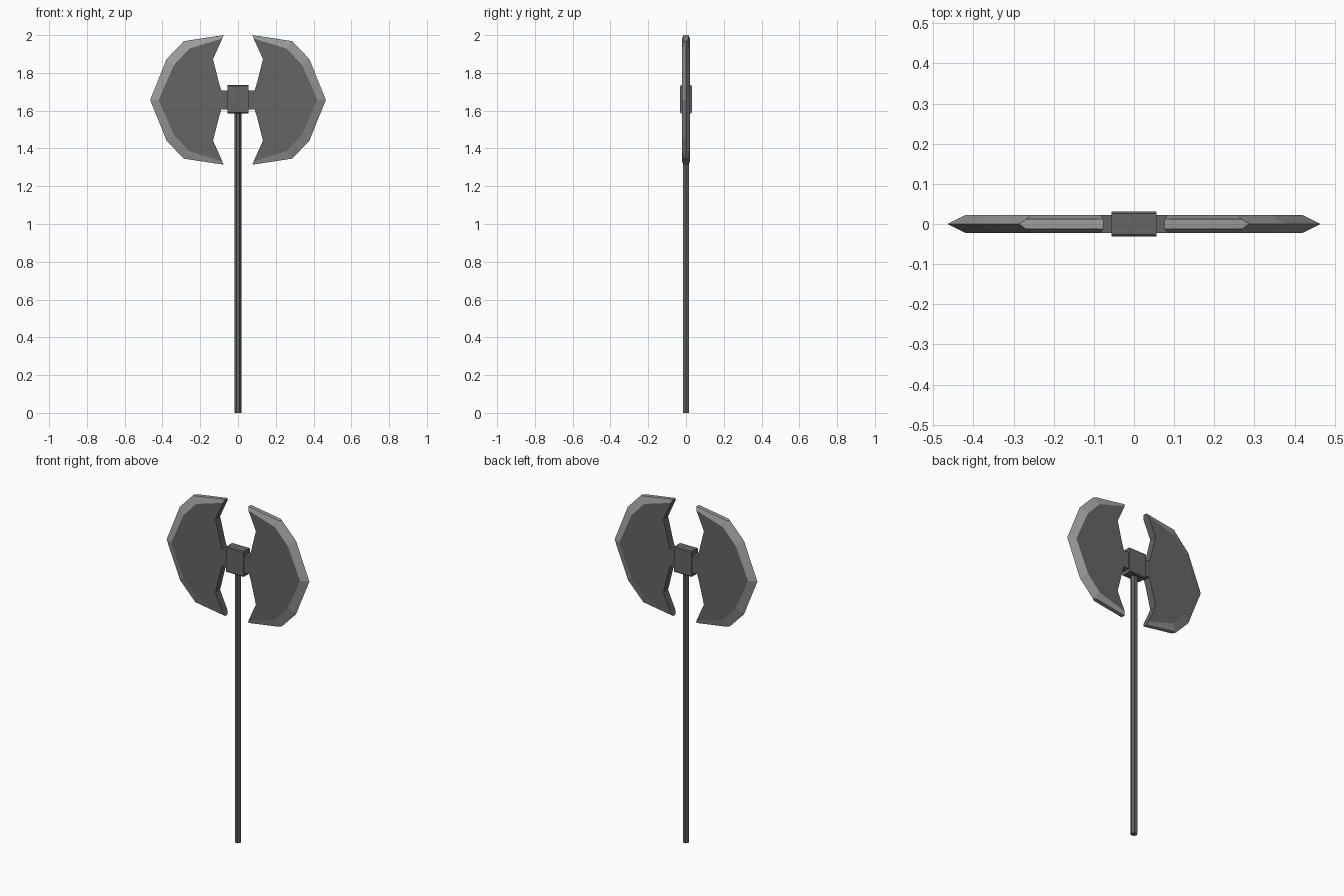
import bpy, bmesh, math

if "Cube" in bpy.data.objects:
    bpy.data.objects.remove(bpy.data.objects["Cube"])

MID = 1.657   # height of the head's centre line
T = 0.022     # half thickness of the blades


def grey(name, g):
    m = bpy.data.materials.new(name)
    m.diffuse_color = (g, g, g, 1)
    m.use_nodes = True
    m.node_tree.nodes["Principled BSDF"].inputs["Base Color"].default_value = m.diffuse_color
    return m


dark, steel = grey("dark_iron", 0.13), grey("edge_steel", 0.33)


def finish(bm, name, mats, loc=(0, 0, 0)):
    mesh = bpy.data.meshes.new(name)
    bm.to_mesh(mesh)
    bm.free()
    for m in mats:
        mesh.materials.append(m)
    ob = bpy.data.objects.new(name, mesh)
    ob.location = loc
    bpy.context.collection.objects.link(ob)
    return ob


# Shaft: hexagonal rod with corners on the x axis
bpy.ops.mesh.primitive_cylinder_add(vertices=6, radius=0.0185, depth=1.6,
                                    location=(0, 0, 0.8), rotation=(0, 0, math.pi / 2))
shaft = bpy.context.object
shaft.name = "shaft"
shaft.data.materials.append(dark)

# Socket block, long edges parallel to x slightly chamfered
bm = bmesh.new()
bmesh.ops.create_cube(bm, size=1)
bmesh.ops.scale(bm, vec=(0.112, 0.062, 0.15), verts=bm.verts)
edges = [e for e in bm.edges if abs(e.verts[0].co.x - e.verts[1].co.x) > 0.01]
bmesh.ops.bevel(bm, geom=edges, offset=0.005, segments=1, affect='EDGES')
finish(bm, "socket_block", [dark], (0, 0, 1.66))

# Blades: one octant of the double head, mirrored on all three axes
inner = [(0.05, 0.05), (0.088, 0.05), (0.1, 0.088), (0.132, 0.216)]
flat = [(0.083, 0.325), (0.257, 0.272), (0.34, 0.183), (0.42, 0)]
edge = [(0.287, 0.311), (0.378, 0.216), (0.465, 0)]
tip, tip_end = (0.076, 0.343), (0.27, 0.313)

bm = bmesh.new()
v = lambda p, y: bm.verts.new((p[0], y, p[1]))
root = v((0.05, 0), -T)
inn = [v(p, -T) for p in inner]
inn_mid = [v(p, 0) for p in inner]
fl = [v(p, -T) for p in flat]
tip_front, tip_mid = v(tip, -0.012), v(tip, 0)
end_front = v(tip_end, -0.012)
ed = [v(p, 0) for p in edge]

bm.faces.new([root] + inn + fl)                              # flat cheek
for i in range(3):                                           # inner edge wall
    bm.faces.new((inn[i], inn_mid[i], inn_mid[i + 1], inn[i + 1]))
bm.faces.new((inn[3], inn_mid[3], tip_mid, tip_front, fl[0]))
sharp = [bm.faces.new((tip_front, tip_mid, ed[0], end_front)),   # blunt horn top
         bm.faces.new((fl[0], tip_front, end_front, ed[0], fl[1]))]
for i in range(2):                                           # sharpened bevel
    sharp.append(bm.faces.new((fl[i + 1], ed[i], ed[i + 1], fl[i + 2])))
for f in sharp:
    f.material_index = 1
bmesh.ops.recalc_face_normals(bm, faces=bm.faces)
bm.normal_update()
cheek = max(bm.faces, key=lambda f: len(f.verts))
if cheek.normal.y > 0:
    bmesh.ops.reverse_faces(bm, faces=bm.faces)
blades = finish(bm, "axe_blades", [dark, steel], (0, 0, MID))
mirror = blades.modifiers.new("mirror", 'MIRROR')
mirror.use_axis = (True, True, True)
